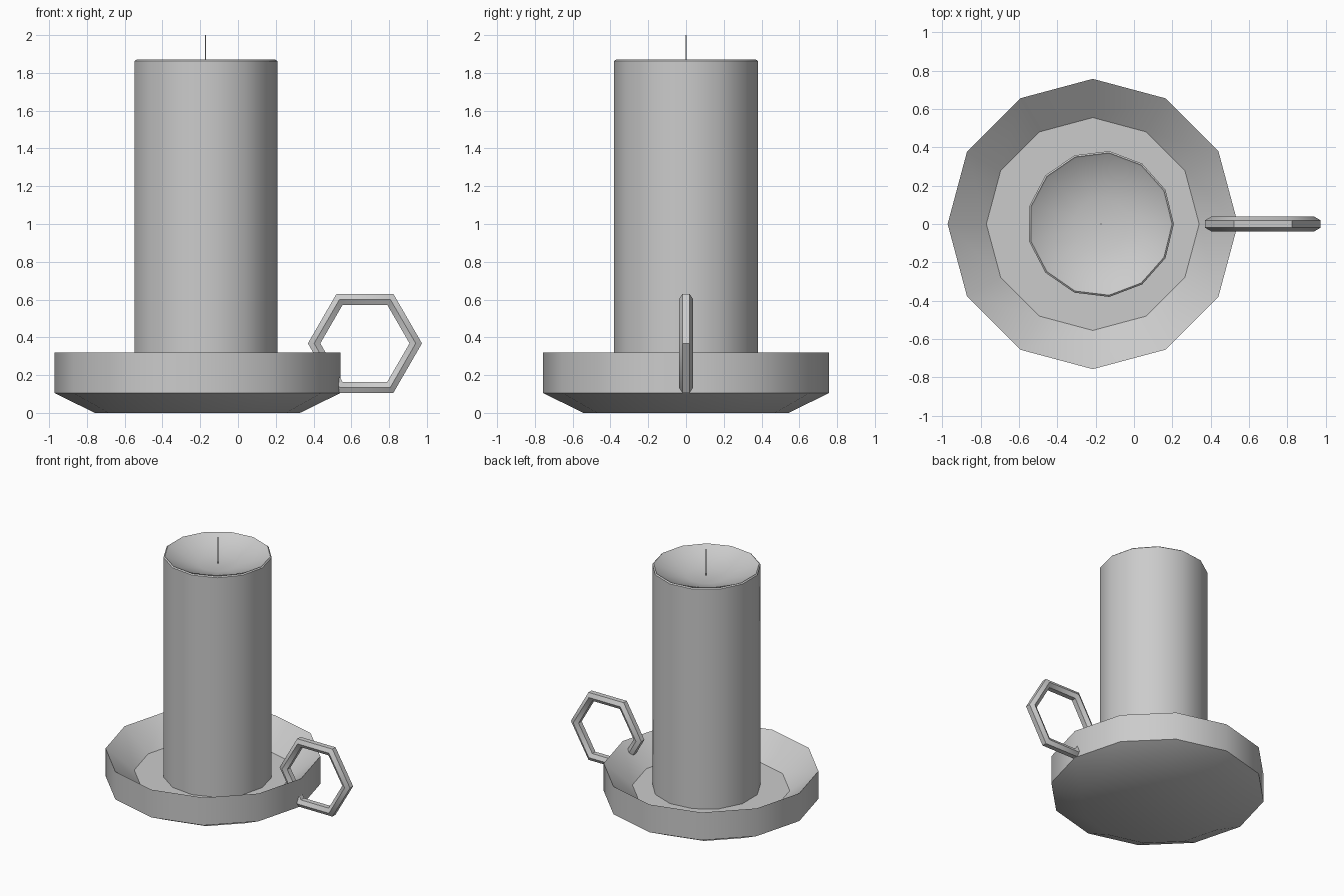
import bpy, bmesh
from math import cos, sin, pi, radians

if "Cube" in bpy.data.objects:
    bpy.data.objects.remove(bpy.data.objects["Cube"])


def finish(name, bm, angle=35):
    """Turn a bmesh into a named object with smooth-by-angle shading."""
    bmesh.ops.recalc_face_normals(bm, faces=bm.faces)
    mesh = bpy.data.meshes.new(name)
    bm.to_mesh(mesh)
    bm.free()
    ob = bpy.data.objects.new(name, mesh)
    bpy.context.collection.objects.link(ob)
    bpy.ops.object.select_all(action='DESELECT')
    ob.select_set(True)
    bpy.context.view_layer.objects.active = ob
    bpy.ops.object.shade_smooth_by_angle(angle=radians(angle))
    return ob


def bridge(bm, a, b):
    n = len(a)
    for i in range(n):
        j = (i + 1) % n
        bm.faces.new((a[i], a[j], b[j], b[i]))


def lathe(name, profile, sides, cx):
    """Stack of polygon rings (radius, z) around x = cx, capped at both ends."""
    bm = bmesh.new()
    rings = [[bm.verts.new((cx + r * cos(2 * pi * k / sides),
                            r * sin(2 * pi * k / sides), z))
              for k in range(sides)] for r, z in profile]
    for a, b in zip(rings, rings[1:]):
        bridge(bm, a, b)
    bm.faces.new(rings[0])
    bm.faces.new(rings[-1])
    return finish(name, bm)


def ring_handle(name, centre, major, minor, segments=6, sides=6):
    """Hexagonal ring in the xz plane with a hexagonal tube section."""
    bm = bmesh.new()
    rings = []
    for i in range(segments):
        a = 2 * pi * i / segments
        loop = []
        for k in range(sides):
            t = pi / 2 + 2 * pi * k / sides
            r = major + minor * cos(t)
            loop.append(bm.verts.new((centre[0] + r * cos(a),
                                      minor * sin(t),
                                      centre[1] + r * sin(a))))
        rings.append(loop)
    for i in range(segments):
        bridge(bm, rings[i], rings[(i + 1) % segments])
    return finish(name, bm)


# Dish: 12 sides, sharp rim, recessed floor
lathe("dish", [(0.543, 0), (0.757, 0.105), (0.757, 0.32), (0.555, 0.16)],
      12, -0.215)

# Candle: 13 sides, thin bevelled lip and melted hollow
lathe("candle", [(0.383, 0.155), (0.383, 1.862), (0.374, 1.87),
                 (0.366, 1.862), (0.14, 1.795)], 13, -0.175)

# Wick
lathe("wick", [(0.003, 1.79), (0.003, 2.0)], 6, -0.172)

# Finger ring
ring_handle("handle", (0.672, 0.368), 0.269, 0.038)
